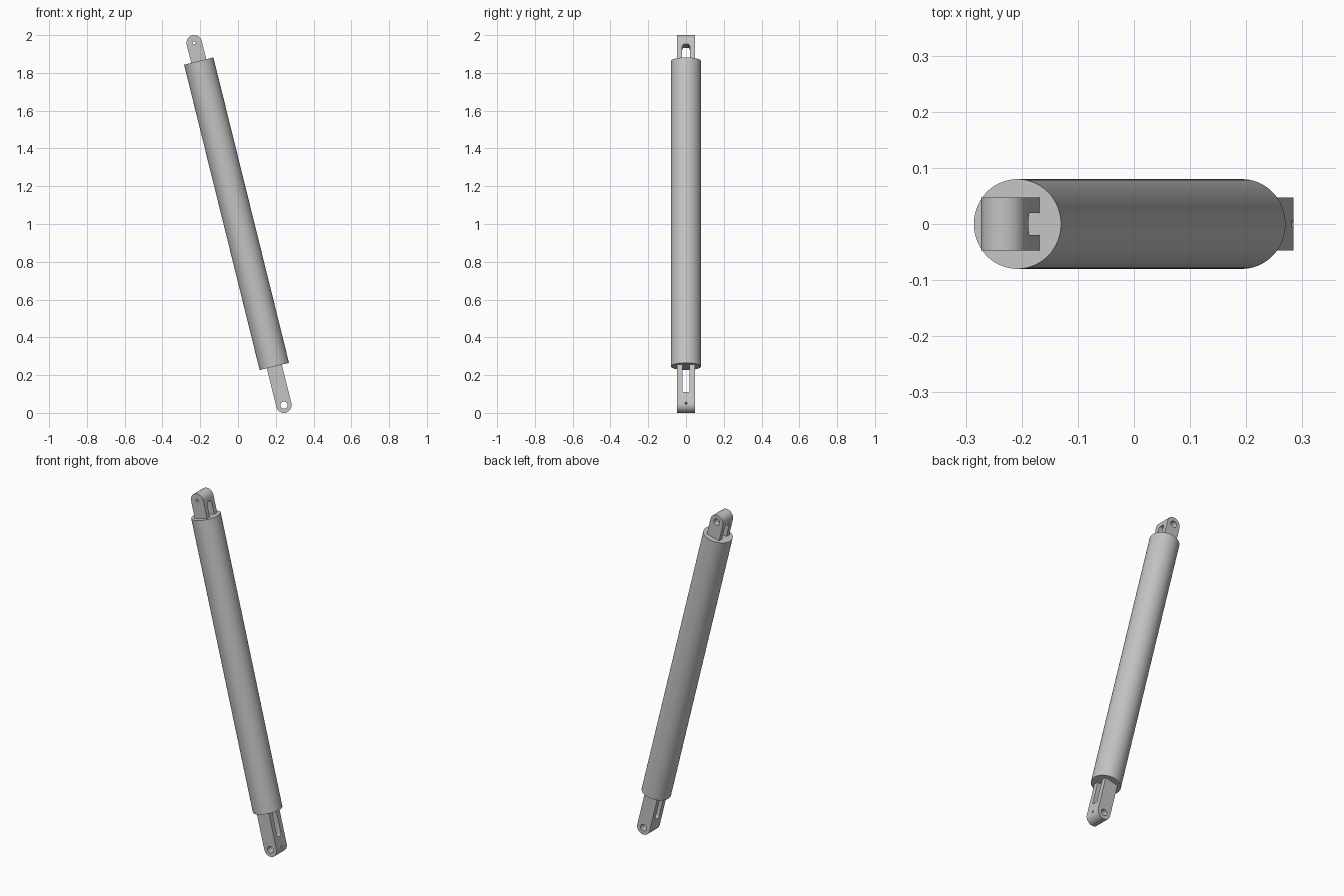
import bpy, bmesh, math
from mathutils import Matrix, Vector

if "Cube" in bpy.data.objects:
    bpy.data.objects.remove(bpy.data.objects["Cube"])

# Single painted metal colour
grey = bpy.data.materials.new("light grey metal")
grey.use_nodes = True
colour = (0.55, 0.55, 0.55, 1)
grey.diffuse_color = colour
grey.node_tree.nodes["Principled BSDF"].inputs["Base Color"].default_value = colour

# Strut frame: origin at the lower eye, local z runs up the leaning axis
LENGTH = 1.976
EYE_R = 0.041
HALF_DEPTH = 0.047
TUBE_R = 0.08
TUBE_LOW, TUBE_HIGH = 0.211, 1.8765
FRAME = Matrix.Translation((0.243, 0, EYE_R)) @ Matrix.Rotation(math.radians(-13.9), 4, "Y")


def arc(cx, cy, r, start, end, n):
    steps = [math.radians(start + (end - start) * i / n) for i in range(n + 1)]
    return [(cx + r * math.cos(a), cy + r * math.sin(a)) for a in steps]


def circle(cx, cy, r, n=32):
    return arc(cx, cy, r, 0, 360, n)[:-1]


def rounded_rect(half, low, high, r):
    return (arc(half - r, high - r, r, 0, 90, 6) + arc(r - half, high - r, r, 90, 180, 6)
            + arc(r - half, low + r, r, 180, 270, 6) + arc(half - r, low + r, r, 270, 360, 6))


def prism(name, outline, axis, low, high):
    """Extrude a 2D outline along a local axis."""
    place = {"x": lambda a, b, d: (d, a, b),
             "y": lambda a, b, d: (a, d, b),
             "z": lambda a, b, d: (a, b, d)}[axis]
    bm = bmesh.new()
    face = bm.faces.new([bm.verts.new(place(a, b, low)) for a, b in outline])
    grown = bmesh.ops.extrude_face_region(bm, geom=[face])["geom"]
    moved = [v for v in grown if isinstance(v, bmesh.types.BMVert)]
    bmesh.ops.translate(bm, verts=moved, vec=Vector(place(0, 0, high - low)))
    bmesh.ops.recalc_face_normals(bm, faces=bm.faces)
    mesh = bpy.data.meshes.new(name)
    bm.to_mesh(mesh)
    bm.free()
    mesh.materials.append(grey)
    obj = bpy.data.objects.new(name, mesh)
    obj.matrix_world = FRAME
    bpy.context.collection.objects.link(obj)
    return obj


def cut(obj, cutters):
    """Apply boolean cuts, then discard the cutters."""
    for cutter in cutters:
        cutter.hide_render = True
        mod = obj.modifiers.new("cut", "BOOLEAN")
        mod.operation = "DIFFERENCE"
        mod.solver = "EXACT"
        mod.object = cutter
    bpy.context.view_layer.update()
    graph = bpy.context.evaluated_depsgraph_get()
    mesh = bpy.data.meshes.new_from_object(obj.evaluated_get(graph))
    obj.modifiers.clear()
    obj.data = mesh
    for cutter in cutters:
        bpy.data.objects.remove(cutter)


def smooth(obj):
    bpy.ops.object.select_all(action="DESELECT")
    obj.select_set(True)
    bpy.context.view_layer.objects.active = obj
    bpy.ops.object.shade_smooth_by_angle(angle=math.radians(30))


# Main tube
tube = prism("main_tube", circle(0, 0, TUBE_R, 64), "z", TUBE_LOW, TUBE_HIGH)

# Lower lug: round eye, long slot, cross pin hole and small grease port
lower = prism("lower_lug",
              arc(0, 0, EYE_R, 180, 360, 24) + [(EYE_R, TUBE_LOW + 0.02), (-EYE_R, TUBE_LOW + 0.02)],
              "y", -HALF_DEPTH, HALF_DEPTH)
cut(lower, [
    prism("slot_cutter", rounded_rect(0.018, 0.061, TUBE_LOW + 0.015, 0.006), "x", -0.1, 0.1),
    prism("pin_cutter", circle(0, 0, 0.019), "y", -0.1, 0.1),
    prism("port_cutter", circle(0, 0, 0.006, 16), "x", 0, 0.1),
])

# Upper lug: round eye, short slot, stepped pin hole wider at the back
upper = prism("upper_lug",
              arc(0, LENGTH, EYE_R, 0, 180, 24) + [(-EYE_R, TUBE_HIGH - 0.02), (EYE_R, TUBE_HIGH - 0.02)],
              "y", -HALF_DEPTH, HALF_DEPTH)
cut(upper, [
    prism("slot_cutter", rounded_rect(0.02, TUBE_HIGH - 0.015, 1.959, 0.012), "x", -0.1, 0.1),
    prism("bore_cutter", circle(0, LENGTH, 0.019), "y", 0.005, 0.1),
    prism("pin_cutter", circle(0, LENGTH, 0.008, 16), "y", -0.1, 0.1),
])

for part in (tube, lower, upper):
    smooth(part)
